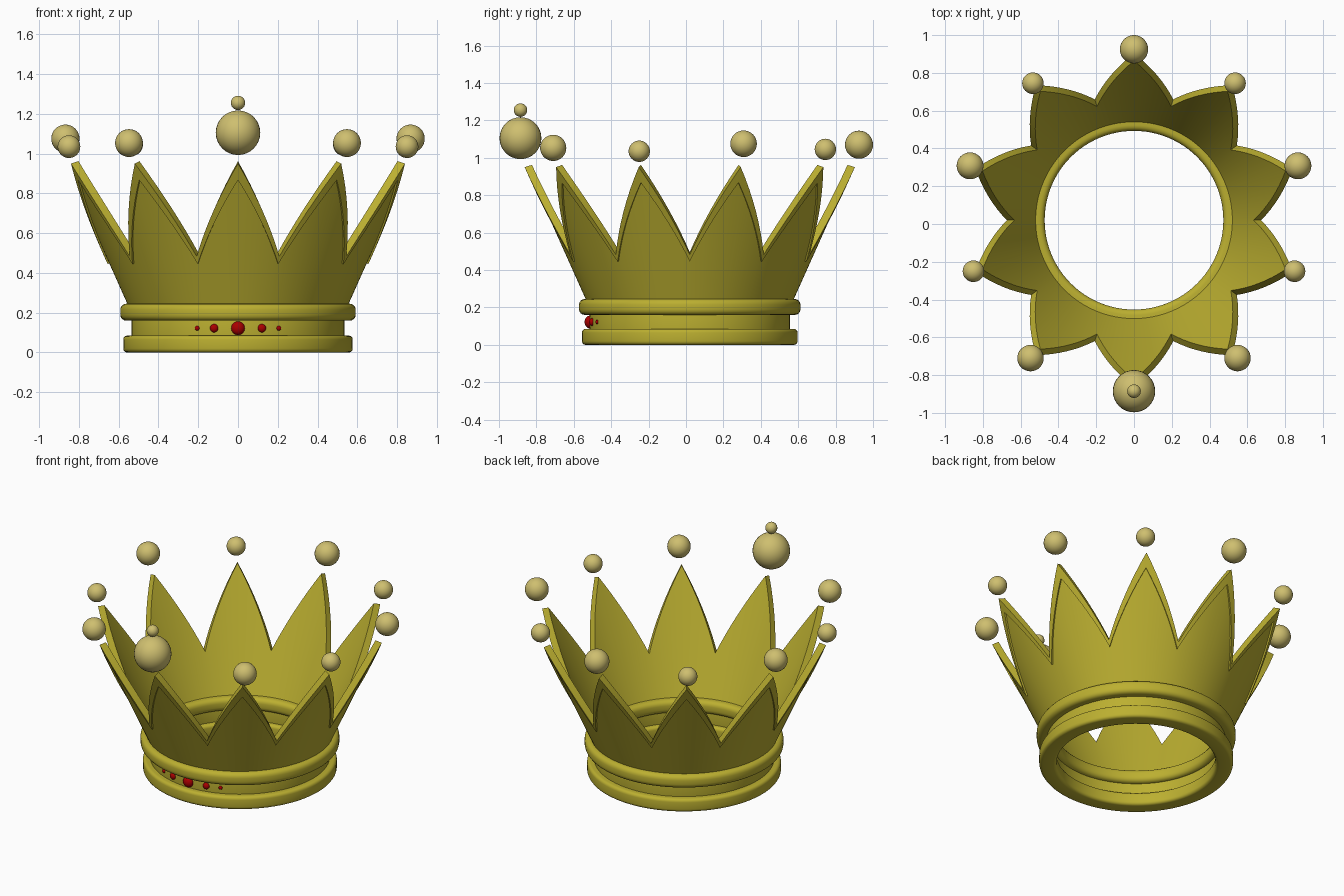
import bpy, bmesh
from math import sin, cos, pi, sqrt, radians

if "Cube" in bpy.data.objects:
    bpy.data.objects.remove(bpy.data.objects["Cube"])

CY = 0.02          # crown axis in y
SPIKES = 10


def material(name, rgb):
    m = bpy.data.materials.new(name)
    m.diffuse_color = (*rgb, 1)
    m.use_nodes = True
    m.node_tree.nodes["Principled BSDF"].inputs["Base Color"].default_value = m.diffuse_color
    return m


gold = material("gold", (0.50, 0.43, 0.03))
pale_gold = material("pale_gold", (0.62, 0.52, 0.16))
ruby = material("ruby", (0.40, 0.0, 0.0))


def ring_mesh(name, section, n, mat, angle=35):
    """Closed ring; section(i) returns the (radius, z) loop at step i."""
    bm = bmesh.new()
    loops = []
    for i in range(n):
        a = 2 * pi * i / n - pi / 2
        loops.append([bm.verts.new((r * cos(a), CY + r * sin(a), z)) for r, z in section(i)])
    for i in range(n):
        p, q = loops[i], loops[(i + 1) % n]
        for k in range(len(p)):
            m = (k + 1) % len(p)
            bm.faces.new((p[k], q[k], q[m], p[m]))
    bmesh.ops.recalc_face_normals(bm, faces=bm.faces)
    me = bpy.data.meshes.new(name)
    bm.to_mesh(me)
    bm.free()
    ob = bpy.data.objects.new(name, me)
    bpy.context.collection.objects.link(ob)
    me.materials.append(mat)
    bpy.ops.object.select_all(action='DESELECT')
    ob.select_set(True)
    bpy.context.view_layer.objects.active = ob
    bpy.ops.object.shade_smooth_by_angle(angle=radians(angle))
    return ob


def rounded_band(name, r0, r1, z0, z1, rad):
    corners = [(r1 - rad, z0 + rad, -90), (r1 - rad, z1 - rad, 0),
               (r0 + rad, z1 - rad, 90), (r0 + rad, z0 + rad, 180)]
    prof = [(x + rad * cos(radians(s + 22.5 * k)), z + rad * sin(radians(s + 22.5 * k)))
            for x, z, s in corners for k in range(5)]
    return ring_mesh(name, lambda i: prof, 96, gold)


def ball(name, loc, r, mat, scale=(1, 1, 1)):
    bpy.ops.mesh.primitive_uv_sphere_add(segments=32, ring_count=16, radius=r, location=loc)
    ob = bpy.context.object
    ob.name = name
    ob.scale = scale
    ob.data.materials.append(mat)
    bpy.ops.object.shade_smooth()


# Base bands
rounded_band("bottom_band", 0.473, 0.577, 0.0, 0.085, 0.02)
rounded_band("middle_band", 0.505, 0.535, 0.06, 0.19, 0.004)
rounded_band("upper_band", 0.473, 0.592, 0.16, 0.245, 0.03)

# Flared wall with pointed spikes and a raised trim along the zigzag edge
STEPS = 16


def outer(z):
    return 0.568 + 0.45 * (z - 0.25)


def wall_section(i):
    t = abs((i % STEPS) / STEPS * 2 - 1)      # 1 at spike tip, 0 in valley
    top = 0.495 + 0.467 * t
    edge = top - 0.05 - 0.045 * t             # lower border of the trim
    return [(outer(0.2) - 0.045, 0.2), (outer(top) - 0.045, top),
            (outer(top - 0.012), top - 0.012), (outer(edge), edge),
            (outer(edge) - 0.009, edge + 0.002), (outer(0.2) - 0.009, 0.2)]


ring_mesh("spiked_wall", wall_section, SPIKES * STEPS, gold, 25)

# Balls floating above the spikes
ball("front_ball", (0, -0.885, 1.105), 0.112, pale_gold)
ball("front_ball_topper", (0, -0.885, 1.255), 0.036, pale_gold)
ball("back_ball", (0, 0.925, 1.07), 0.075, pale_gold)
for s in (-1, 1):
    for name, x, y, z, r in (("front_side_ball", 0.548, -0.71, 1.053, 0.070),
                             ("side_front_ball", 0.85, -0.25, 1.035, 0.057),
                             ("side_back_ball", 0.868, 0.308, 1.075, 0.071),
                             ("back_side_ball", 0.535, 0.745, 1.045, 0.057)):
        ball(name, (s * x, y, z), r, pale_gold)

# Rubies along the front of the middle band
for x, r in ((0, 0.034), (0.12, 0.021), (-0.12, 0.021), (0.205, 0.012), (-0.205, 0.012)):
    ball("ruby_gem", (x, CY - sqrt(0.535 ** 2 - x * x), 0.122), r, ruby, (1, 0.8, 1))
